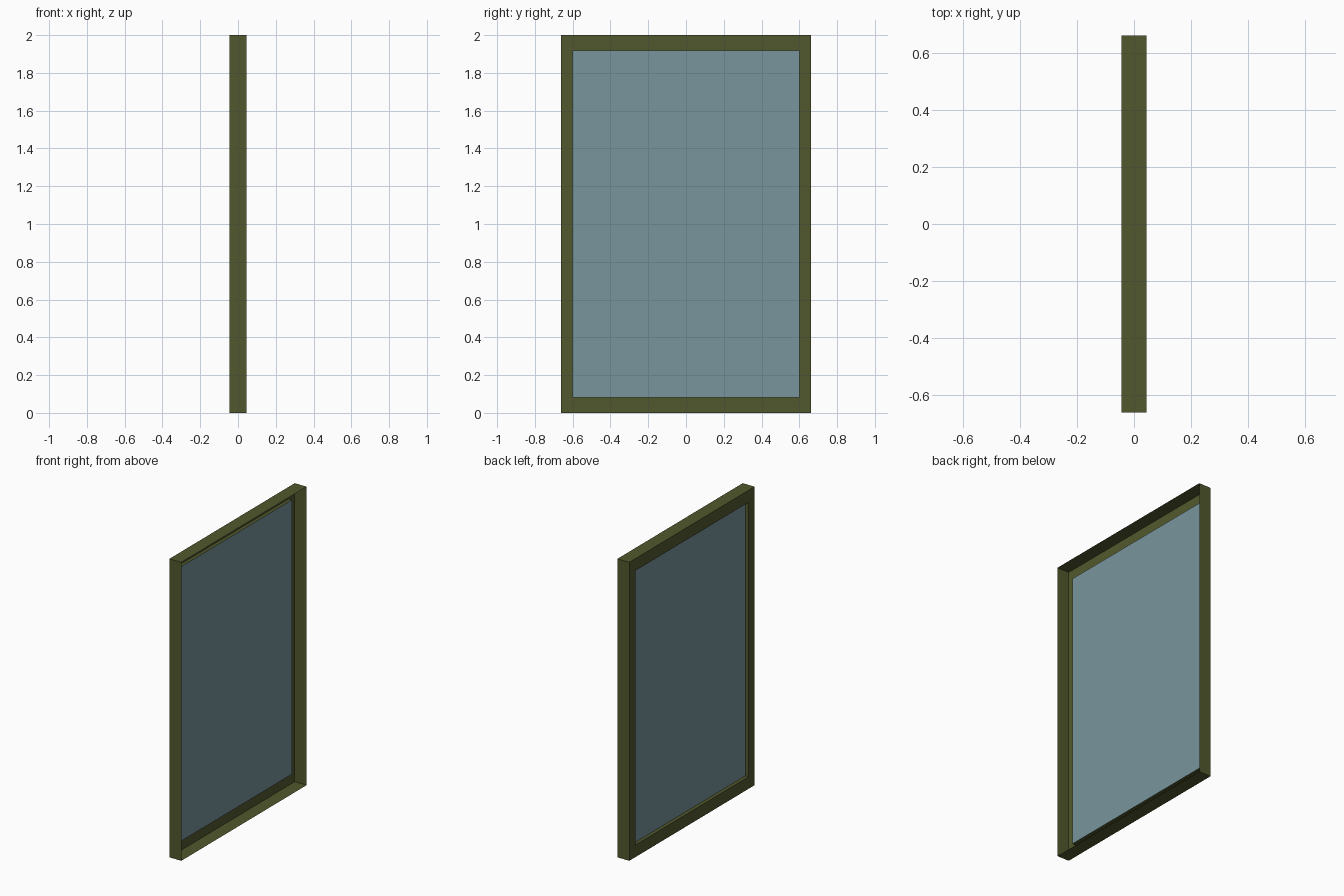
import bpy, bmesh

if "Cube" in bpy.data.objects:
    bpy.data.objects.remove(bpy.data.objects["Cube"])

HX, HY, H = 0.044, 0.663, 2.0      # half depth, half width, height
GY, RAIL, GX = 0.6, 0.081, -0.02   # pane half width, rail height, pane plane


def material(name, color):
    m = bpy.data.materials.new(name)
    m.diffuse_color = color
    m.use_nodes = True
    m.node_tree.nodes["Principled BSDF"].inputs["Base Color"].default_value = m.diffuse_color
    return m


def rect(bm, x, hy, margin):
    pts = [(-hy, margin), (hy, margin), (hy, H - margin), (-hy, H - margin)]
    return [bm.verts.new((x, y, z)) for y, z in pts]


def finish(bm, name, mat):
    me = bpy.data.meshes.new(name)
    bm.to_mesh(me)
    bm.free()
    me.materials.append(mat)
    ob = bpy.data.objects.new(name, me)
    bpy.context.collection.objects.link(ob)


# Frame shell, open on +x: outer walls, flat border on -x, short reveal to pane
bm = bmesh.new()
loops = [rect(bm, HX, HY, 0), rect(bm, -HX, HY, 0),
         rect(bm, -HX, GY, RAIL), rect(bm, GX, GY, RAIL)]
for a, b in zip(loops, loops[1:]):
    for i in range(4):
        j = (i + 1) % 4
        bm.faces.new((a[i], b[i], b[j], a[j]))
finish(bm, "window_frame", material("olive_paint", (0.083, 0.098, 0.026, 1)))

# Glass pane, a single sheet
bm = bmesh.new()
bm.faces.new(rect(bm, GX, GY, RAIL))
finish(bm, "glass_pane", material("blue_glass", (0.185, 0.3, 0.335, 1)))
